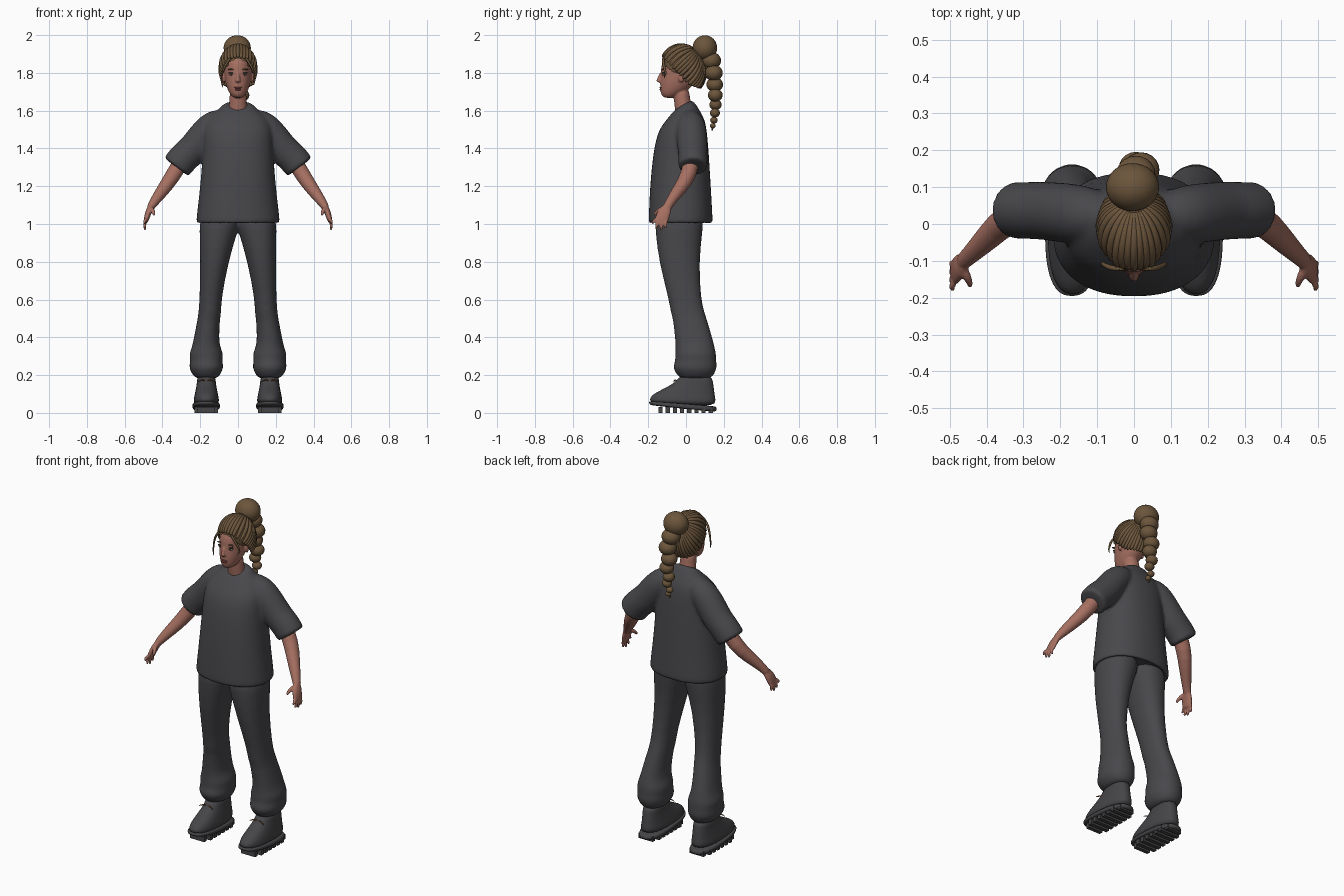
import bpy
import bmesh
from math import cos, sin, pi, copysign
from mathutils import Vector, Matrix

if "Cube" in bpy.data.objects:
    bpy.data.objects.remove(bpy.data.objects["Cube"], do_unlink=True)


def material(name, r, g, b):
    mat = bpy.data.materials.new(name)
    mat.use_nodes = True
    mat.diffuse_color = (r, g, b, 1)
    for node in mat.node_tree.nodes:
        if node.type == "BSDF_PRINCIPLED":
            node.inputs["Base Color"].default_value = (r, g, b, 1)
            node.inputs["Roughness"].default_value = 0.8
    return mat


CLOTH = material("charcoal cloth", .065, .065, .072)
LEATHER = material("dark grey leather", .06, .06, .065)
SKIN = material("warm skin", .38, .16, .12)
HAIR = material("brown hair", .15, .092, .045)
LIPS = material("muted red lips", .26, .075, .065)
WHITE = material("eye white", .45, .38, .35)
DARK = material("dark brown", .03, .018, .013)
TAN = material("tan lace", .25, .11, .04)


def loft(bm, rings, flat=True, n=20, power=2.0, side=1, ref=(0, 1, 0)):
    """Skin rings of (x, y, z, radius along ref, other radius, tilt)."""
    centres = [Vector(r[:3]) for r in rings]
    loops = []
    for i, ring in enumerate(rings):
        if flat:
            axis = Vector((0, -(ring[5] if len(ring) > 5 else 0), 1))
        else:
            axis = centres[min(i + 1, len(rings) - 1)] - centres[max(i - 1, 0)]
        axis.normalize()
        u = Vector(ref)
        u = (u - axis * u.dot(axis)).normalized()
        v = axis.cross(u)
        loop = []
        for k in range(n):
            c, s = cos(2 * pi * k / n), sin(2 * pi * k / n)
            c = copysign(abs(c) ** (2 / power), c)
            s = copysign(abs(s) ** (2 / power), s)
            co = centres[i] + u * c * ring[3] + v * s * ring[4]
            co.x *= side
            loop.append(bm.verts.new(co))
        loops.append(loop)
    for a, b in zip(loops, loops[1:]):
        for k in range(n):
            j = (k + 1) % n
            bm.faces.new((a[k], a[j], b[j], b[k]))
    bm.faces.new(loops[0])
    bm.faces.new(loops[-1])


def span(z, x0, x1, y0, y1, tilt=0):
    return ((x0 + x1) / 2, (y0 + y1) / 2, z, (y1 - y0) / 2, (x1 - x0) / 2, tilt)


def slab(z, half, y0, y1, tilt=0):
    return span(z, -half, half, y0, y1, tilt)


def ball(bm, centre, radii, u=20, v=14):
    mat = Matrix.LocRotScale(Vector(centre), None, Vector(radii))
    return bmesh.ops.create_uvsphere(bm, u_segments=u, v_segments=v, radius=1, matrix=mat)


def finish(name, bm, mat, subdiv=1, voxel=0, smooth=True):
    bmesh.ops.recalc_face_normals(bm, faces=bm.faces)
    mesh = bpy.data.meshes.new(name)
    bm.to_mesh(mesh)
    bm.free()
    for poly in mesh.polygons:
        poly.use_smooth = smooth
    mesh.materials.append(mat)
    obj = bpy.data.objects.new(name, mesh)
    bpy.context.collection.objects.link(obj)
    if subdiv:
        obj.modifiers.new("Subdivide", "SUBSURF").levels = subdiv
        obj.modifiers["Subdivide"].render_levels = subdiv
    if voxel:  # fuse overlapping solids into one soft surface
        fuse = obj.modifiers.new("Fuse", "REMESH")
        fuse.mode = "VOXEL"
        fuse.voxel_size = voxel
        fuse.use_smooth_shade = True
        soften = obj.modifiers.new("Soften", "SMOOTH")
        soften.iterations = 4
    return obj


# Shirt: hollow hem, torso, sloping neckline, two wide sleeves
bm = bmesh.new()
loft(bm, [slab(1.05, .19, -.175, .115), slab(1.0, .205, -.178, .12),
          slab(.998, .222, -.198, .142), slab(1.03, .222, -.198, .142),
          slab(1.2, .2, -.192, .132), slab(1.4, .186, -.172, .12),
          slab(1.5, .184, -.145, .11), slab(1.55, .165, -.105, .1),
          slab(1.59, .125, -.073, .08), slab(1.62, .087, -.064, .052, .4),
          slab(1.636, .075, -.06, .036, .6)], n=28, power=2.25)
for side in (1, -1):
    loft(bm, [(.05, .02, 1.565, .05, .055), (.13, .025, 1.53, .08, .08),
              (.185, .03, 1.465, .082, .083), (.24, .036, 1.39, .08, .083),
              (.285, .037, 1.355, .078, .083), (.322, .037, 1.308, .078, .083),
              (.328, .037, 1.3, .077, .081)], flat=False, side=side)
finish("shirt", bm, CLOTH, 2, .01)

# Trousers: two legs that meet at the crotch, gathered at the ankle
bm = bmesh.new()
for side in (1, -1):
    loft(bm, [span(1.06, -.01, .19, -.15, .09), span(1.0, -.012, .205, -.165, .092),
              span(.95, .005, .205, -.162, .088), span(.8, .05, .2, -.145, .07),
              span(.6, .088, .204, -.092, .08), span(.53, .088, .21, -.082, .1),
              span(.5, .095, .214, -.07, .11), span(.4, .1, .234, -.06, .14),
              span(.35, .095, .243, -.055, .152), span(.31, .074, .262, -.06, .162),
              span(.275, .083, .252, -.056, .16), span(.24, .074, .263, -.075, .167),
              span(.205, .092, .243, -.05, .15), span(.178, .108, .224, -.035, .135)],
         power=2.2, side=side)
finish("trousers", bm, CLOTH, 1, .01)

# Shoes with thick lugged soles and loose lace ends
for side, label in ((1, "left"), (-1, "right")):
    bm = bmesh.new()
    loft(bm, [span(.04, .1, .237, -.19, .158, -.06), span(.07, .1, .235, -.195, .158),
              span(.095, .105, .23, -.183, .153), span(.12, .11, .225, -.135, .15),
              span(.145, .115, .22, -.085, .146), span(.17, .118, .217, -.05, .142),
              span(.2, .12, .215, -.035, .135)], n=24, power=2.4, side=side)
    finish(label + "_shoe", bm, LEATHER, 1)
    bm = bmesh.new()
    loft(bm, [span(.022, .102, .236, -.185, .155, -.1), span(.027, .095, .242, -.196, .164, -.1),
              span(.045, .095, .242, -.198, .164, -.08), span(.05, .1, .238, -.194, .16, -.08)],
         n=28, power=2.6, side=side)
    finish(label + "_sole", bm, LEATHER, 1)
    bm = bmesh.new()
    for i in range(8):
        y = -.135 + i * .038
        half = .125 if 0 < i < 7 else .095
        place = Matrix.LocRotScale(Vector((side * .169, y, .015)), None, Vector((half, .022, .03)))
        bmesh.ops.create_cube(bm, size=1, matrix=place)
    finish(label + "_sole_lugs", bm, LEATHER, 0, smooth=False)
    bm = bmesh.new()
    for end in (-1, 1):
        loft(bm, [(.168, -.045, .168, .004, .004), (.168 + end * .025, -.062, .178, .004, .004),
                  (.168 + end * .05, -.064, .162, .003, .003)], flat=False, n=6, side=side)
    finish(label + "_lace", bm, TAN, 1)

# Arms, palms, fingers and thumbs
for side, label in ((1, "left"), (-1, "right")):
    bm = bmesh.new()
    loft(bm, [(.27, .04, 1.38, .045, .045), (.345, .015, 1.255, .043, .042),
              (.39, -.03, 1.19, .037, .036), (.435, -.075, 1.13, .027, .028),
              (.46, -.098, 1.093, .024, .021), (.466, -.104, 1.08, .024, .02)],
         flat=False, side=side)
    loft(bm, [(.455, -.093, 1.1, .022, .018), (.474, -.115, 1.065, .036, .018),
              (.485, -.129, 1.025, .038, .014), (.488, -.131, 1.01, .034, .012)],
         flat=False, side=side)
    tips = ((-.177, 1.0), (-.158, .975), (-.132, .966), (-.106, .976))
    for i, (y, z) in enumerate(tips):
        root = -.155 + i * .017
        loft(bm, [(.485, root, 1.03, .0105, .0105),
                  (.496, (root + y) / 2 - .004, (z + 1.03) / 2, .0095, .0095),
                  (.492, y, z + .006, .008, .008), (.49, y, z, .006, .006)],
             flat=False, n=10, side=side)
    loft(bm, [(.467, -.115, 1.085, .014, .014), (.452, -.143, 1.075, .0125, .0125),
              (.445, -.163, 1.055, .0095, .0095), (.444, -.17, 1.044, .007, .007)],
         flat=False, n=10, side=side, ref=(1, 0, 0))
    finish(label + "_arm", bm, SKIN, 1, .005)

# Head with neck, nose and ears
bm = bmesh.new()
loft(bm, [slab(1.666, .022, -.118, -.06), slab(1.685, .042, -.133, -.03),
          slab(1.715, .057, -.138, .02), slab(1.75, .068, -.138, .05),
          slab(1.79, .073, -.133, .07), slab(1.83, .074, -.134, .073),
          slab(1.87, .068, -.123, .067), slab(1.91, .048, -.09, .045)], n=24)
loft(bm, [(0, 0, 1.56, .055, .062), (0, -.01, 1.61, .048, .05),
          (0, -.022, 1.65, .043, .045), (0, -.025, 1.73, .045, .046)])
loft(bm, [(0, -.13, 1.805, .008, .008), (0, -.137, 1.778, .012, .009),
          (0, -.143, 1.759, .017, .014), (0, -.141, 1.749, .013, .014)], n=12)
for side in (1, -1):
    ball(bm, (side * .077, -.025, 1.775), (.01, .016, .027))
finish("head", bm, SKIN, 1, .005)

# Facial features
features = [("eyes", WHITE, (.034, -.118, 1.793), (.014, .008, .0065)),
            ("irises", DARK, (.034, -.122, 1.794), (.006, .006, .006)),
            ("eyelashes", DARK, (.034, -.118, 1.8), (.017, .0085, .003)),
            ("eyebrows", HAIR, (.035, -.12, 1.818), (.02, .007, .004))]
for name, mat, (x, y, z), radii in features:
    bm = bmesh.new()
    for side in (1, -1):
        ball(bm, (side * x, y, z), radii)
    finish(name, bm, mat, 0)
bm = bmesh.new()
ball(bm, (0, -.131, 1.722), (.022, .01, .005))
ball(bm, (0, -.13, 1.712), (.018, .011, .006))
finish("lips", bm, LIPS, 0)

# Hair cap, open over the face and neck
HUB, SIZE = Vector((0, -.022, 1.84)), Vector((.09, .108, .106))
bm = bmesh.new()
ball(bm, HUB, SIZE, 56, 40)
drop = []
for f in bm.faces:
    x, y, z = f.calc_center_median()
    brow = y < -.05 and z < 1.875 - 12 * x * x
    if brow or z < min(1.8, 1.8 - 1.4 * (y + .04)):
        drop.append(f)
bmesh.ops.delete(bm, geom=drop, context="FACES")
finish("hair_cap", bm, HAIR, 0)

# Locks swept back from the hairline to the bun
hairline = [Vector(p) for p in ((0, -.125, 1.88), (.045, -.115, 1.868), (.08, -.07, 1.82),
                                (.09, -.035, 1.785), (.08, .01, 1.735),
                                (.05, .055, 1.718), (0, .07, 1.715))]
gather = Vector((0, .71, .71)).normalized()
bm = bmesh.new()
for side in (1, -1):
    for i in range(19):
        seg, t = divmod(i / 3, 1)
        seg = int(seg)
        root = hairline[seg].lerp(hairline[min(seg + 1, 6)], t) - HUB
        root = Vector([a / b for a, b in zip(root, SIZE)])
        reach, start = root.length, root.normalized()
        rings = []
        for k in range(8):
            w = k / 8
            d = start.slerp(gather, w) * (reach + (1 - reach) * min(1, w * 1.6))
            p = HUB + Vector([a * b for a, b in zip(d, SIZE)])
            r = .005 + .008 * sin(pi * (.2 + .7 * w))
            rings.append((p.x, p.y, p.z, r, r))
        loft(bm, rings, flat=False, n=8, side=side, ref=(1, 0, 0))
finish("hair_locks", bm, HAIR, 1)

# Loose strands beside the face
bm = bmesh.new()
for side, low in ((1, 1.77), (-1, 1.72)):
    loft(bm, [(.035, -.122, 1.885, .008, .008), (.068, -.12, 1.845, .008, .007),
              (.088, -.105, 1.79, .006, .005), (.087, -.112, low + .02, .004, .004),
              (.078, -.116, low, .002, .002)], flat=False, n=8, side=side)
finish("loose_strands", bm, HAIR, 1)

# Bun and the braid that hangs from it
bm = bmesh.new()
ball(bm, (-.004, .1, 1.932), (.072, .065, .067), 32, 20)
finish("bun", bm, HAIR, 0)
bm = bmesh.new()
braid = ((.135, 1.865, .053), (.147, 1.8, .05), (.152, 1.738, .046), (.155, 1.682, .041),
         (.156, 1.632, .034), (.153, 1.588, .028), (.148, 1.55, .021), (.142, 1.52, .016))
for i, (y, z, r) in enumerate(braid):
    sway = .007 if i % 2 else -.007
    ball(bm, (.012 + sway, y, z), (r, r * .95, r * .85))
loft(bm, [(.012, .143, 1.53, .012, .012), (.01, .138, 1.495, .003, .003)], flat=False, n=8)
finish("braid", bm, HAIR, 0)
